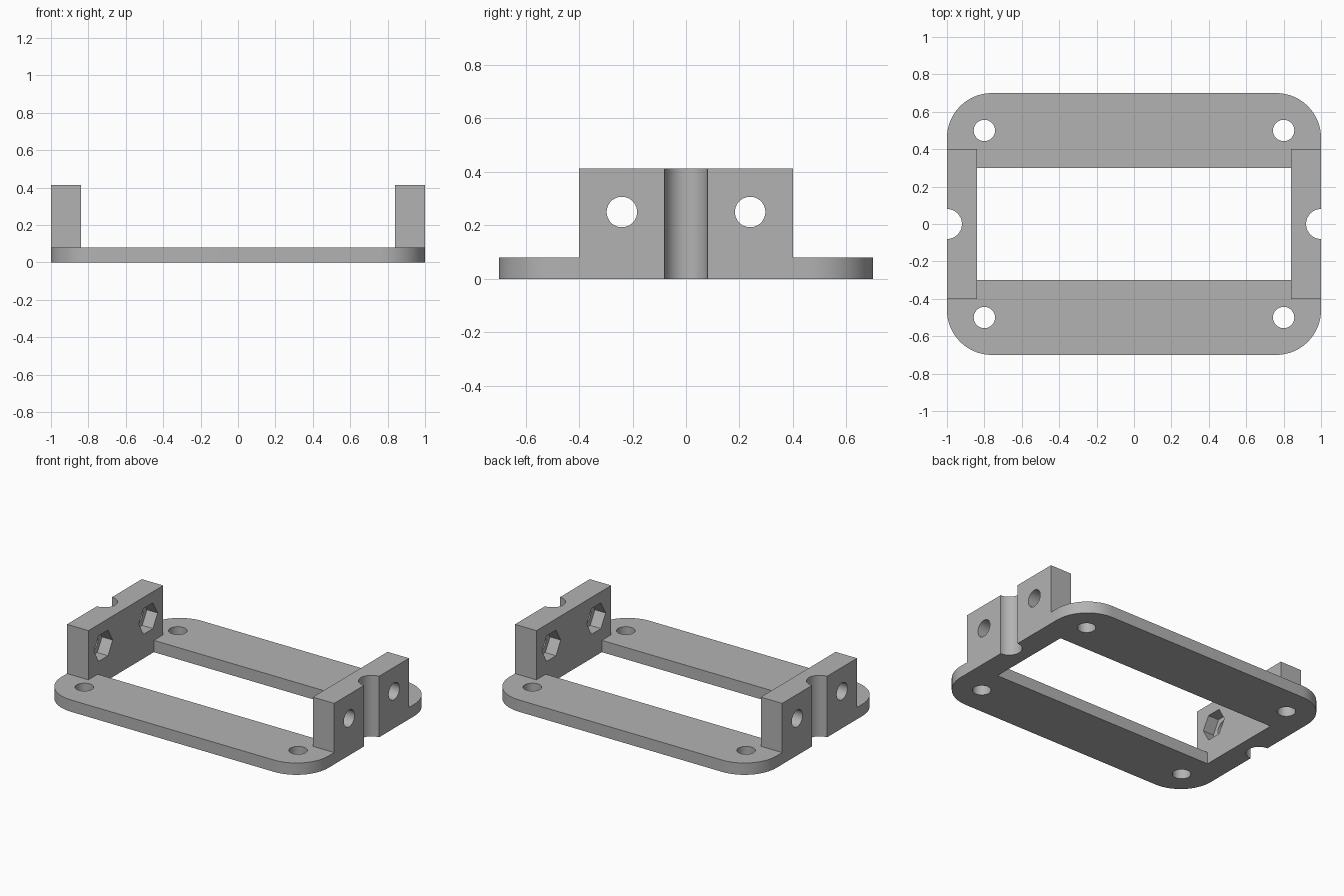
import bpy
import bmesh
import math
from mathutils import Matrix

cube = bpy.data.objects.get("Cube")
if cube:
    bpy.data.objects.remove(cube, do_unlink=True)

HALF_X, HALF_Y, PLATE_H = 1.0, 0.7, 0.08
CORNER_R = 0.24
INNER_X, INNER_Y = 0.84, 0.3
BLOCK_Y, BLOCK_H = 0.4, 0.413
BOLT_Y, BOLT_Z, HOLE_R = 0.24, 0.25, 0.057
NUT_R, NUT_DEPTH = 0.1, 0.08

grey = bpy.data.materials.new("mid grey")
grey.use_nodes = True
colour = (0.45, 0.45, 0.45, 1)
grey.diffuse_color = colour
grey.node_tree.nodes["Principled BSDF"].inputs["Base Color"].default_value = colour


def finish(name, bm):
    bmesh.ops.recalc_face_normals(bm, faces=bm.faces)
    mesh = bpy.data.meshes.new(name)
    bm.to_mesh(mesh)
    bm.free()
    mesh.materials.append(grey)
    obj = bpy.data.objects.new(name, mesh)
    bpy.context.collection.objects.link(obj)
    return obj


def add_box(bm, x0, x1, y0, y1, z0, z1):
    place = Matrix.Translation(((x0 + x1) / 2, (y0 + y1) / 2, (z0 + z1) / 2))
    size = Matrix.Diagonal((x1 - x0, y1 - y0, z1 - z0, 1))
    bmesh.ops.create_cube(bm, size=1, matrix=place @ size)


def add_rod(bm, centre, radius, length, sides=48, along_x=False):
    turn = Matrix.Rotation(math.pi / 2, 4, 'Y') if along_x else Matrix()
    bmesh.ops.create_cone(bm, cap_ends=True, segments=sides, radius1=radius,
                          radius2=radius, depth=length,
                          matrix=Matrix.Translation(centre) @ turn)


def boolean(target, tool, operation):
    mod = target.modifiers.new(operation.title(), 'BOOLEAN')
    mod.operation = operation
    mod.solver = 'EXACT'
    mod.object = tool
    bpy.context.view_layer.objects.active = target
    bpy.ops.object.modifier_apply(modifier=mod.name)
    bpy.data.objects.remove(tool, do_unlink=True)


# Base plate with rounded corners
bm = bmesh.new()
outline = []
for i, (sx, sy) in enumerate([(1, 1), (-1, 1), (-1, -1), (1, -1)]):
    for k in range(17):
        a = (i + k / 16) * math.pi / 2
        outline.append(bm.verts.new((sx * (HALF_X - CORNER_R) + CORNER_R * math.cos(a),
                                     sy * (HALF_Y - CORNER_R) + CORNER_R * math.sin(a), 0)))
base = bm.faces.new(outline)
top = bmesh.ops.extrude_face_region(bm, geom=[base])["geom"]
bmesh.ops.translate(bm, vec=(0, 0, PLATE_H),
                    verts=[v for v in top if isinstance(v, bmesh.types.BMVert)])
frame = finish("mounting_frame", bm)

# Central opening
bm = bmesh.new()
add_box(bm, -INNER_X, INNER_X, -INNER_Y, INNER_Y, -1, 1)
boolean(frame, finish("opening_cutter", bm), 'DIFFERENCE')

# Upright end blocks
bm = bmesh.new()
for s in (-1, 1):
    x0, x1 = sorted((s * INNER_X, s * HALF_X))
    add_box(bm, x0, x1, -BLOCK_Y, BLOCK_Y, 0, BLOCK_H)
boolean(frame, finish("end_blocks", bm), 'UNION')

# Corner screw holes, end notches and bolt holes
bm = bmesh.new()
for sx in (-1, 1):
    add_rod(bm, (sx * HALF_X, 0, 0), 0.08, 2)
    for sy in (-1, 1):
        add_rod(bm, (sx * 0.8, sy * 0.5, 0), HOLE_R, 0.5)
        add_rod(bm, (sx * 0.92, sy * BOLT_Y, BOLT_Z), HOLE_R, 0.4, along_x=True)
boolean(frame, finish("hole_cutters", bm), 'DIFFERENCE')

# Hexagonal nut pockets on the inner faces
bm = bmesh.new()
for sx in (-1, 1):
    for sy in (-1, 1):
        add_rod(bm, (sx * INNER_X, sy * BOLT_Y, BOLT_Z), NUT_R, 2 * NUT_DEPTH,
                sides=6, along_x=True)
boolean(frame, finish("nut_pocket_cutters", bm), 'DIFFERENCE')

# Smooth curves, sharp edges
bpy.ops.object.select_all(action='DESELECT')
frame.select_set(True)
bpy.context.view_layer.objects.active = frame
bpy.ops.object.shade_smooth_by_angle(angle=math.radians(30))
